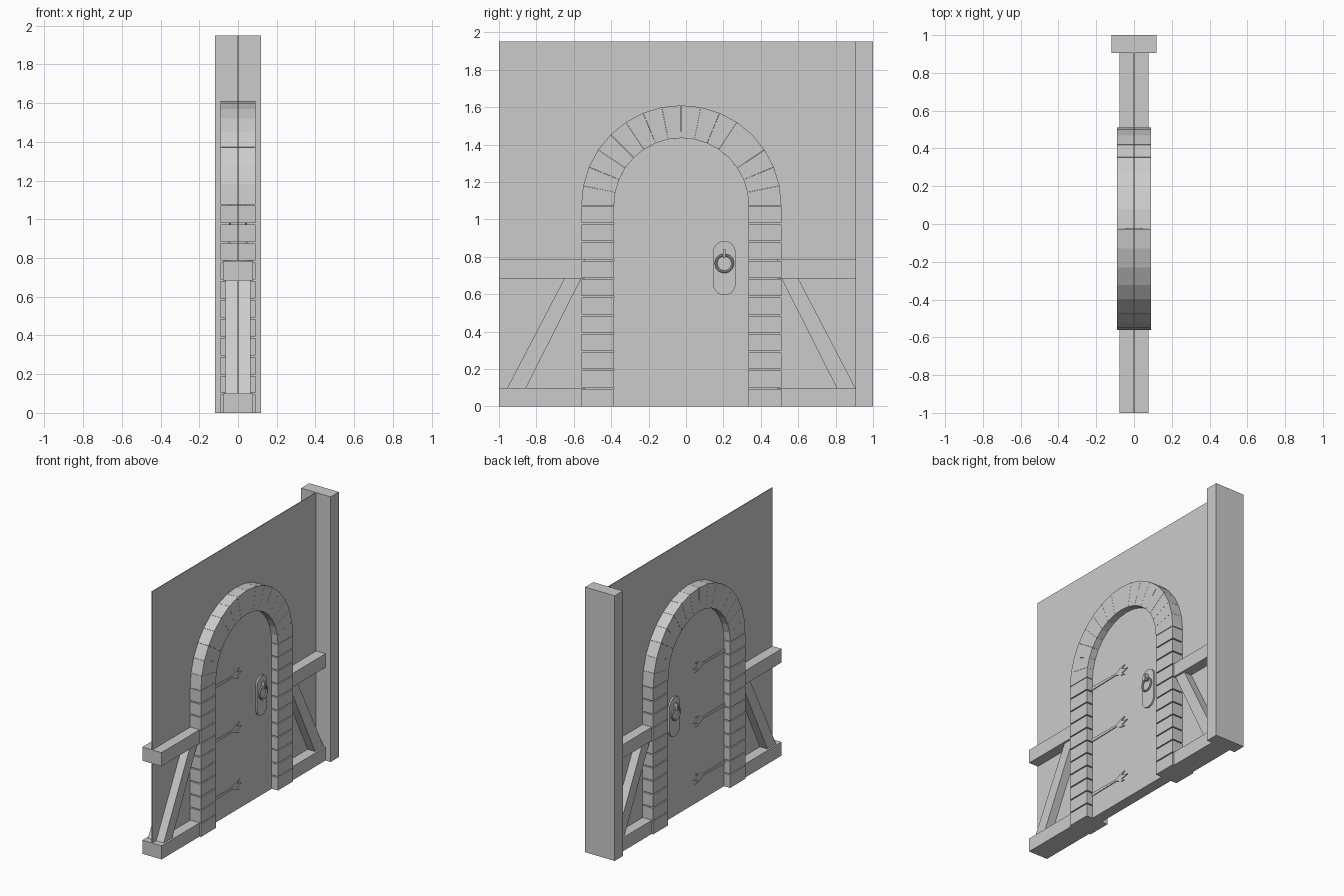
import bpy, bmesh, math
from mathutils import Matrix

if "Cube" in bpy.data.objects:
    bpy.data.objects.remove(bpy.data.objects["Cube"], do_unlink=True)

stone = bpy.data.materials.new("plain grey")
stone.use_nodes = True
GREY = (0.6, 0.6, 0.6, 1)
stone.diffuse_color = GREY
stone.node_tree.nodes["Principled BSDF"].inputs["Base Color"].default_value = GREY

CY, CZ = -0.025, 1.075      # arch centre
R_IN, R_OUT = 0.36, 0.535   # arch radii
GAP = 0.004                 # half joint between stones
FACE = 0.04                 # half thickness of the door


def finish(name, bm):
    bmesh.ops.recalc_face_normals(bm, faces=bm.faces)
    me = bpy.data.meshes.new(name)
    bm.to_mesh(me)
    bm.free()
    me.materials.append(stone)
    ob = bpy.data.objects.new(name, me)
    bpy.context.collection.objects.link(ob)
    return ob


def prism(bm, outline, x0, x1):
    """Extrude a (y, z) outline from x0 to x1."""
    face = bm.faces.new([bm.verts.new((x0, y, z)) for y, z in outline])
    out = bmesh.ops.extrude_face_region(bm, geom=[face])
    moved = [v for v in out["geom"] if isinstance(v, bmesh.types.BMVert)]
    bmesh.ops.translate(bm, verts=moved, vec=(x1 - x0, 0, 0))


def rect(y0, y1, z0, z1):
    return [(y0, z0), (y1, z0), (y1, z1), (y0, z1)]


def solid(name, outlines, x0, x1, both_sides=False):
    bm = bmesh.new()
    for o in outlines:
        prism(bm, o, x0, x1)
        if both_sides:
            prism(bm, o, -x1, -x0)
    return finish(name, bm)


def polar(r, a, cy=CY, cz=CZ):
    return (cy + r * math.cos(a), cz + r * math.sin(a))


# Wall panel and end post
solid("wall_panel", [rect(-1, 0.91, 0, 1.95)], -0.003, 0.003)
solid("end_post", [rect(0.905, 1, 0, 1.95)], -0.12, 0.12)

# Rails on each side of the doorway
for side, y0, y1 in (("front", -1, CY - R_OUT + 0.02), ("back", CY + R_OUT - 0.02, 0.905)):
    for level, z0, z1 in (("lower", 0, 0.1), ("upper", 0.685, 0.785)):
        solid(f"{side}_{level}_rail", [rect(y0, y1, z0, z1)], 0.003, 0.078, True)

# Slanted braces, mirrored about the doorway
for side, s in (("front", -1), ("back", 1)):
    brace = [(CY + s * d, z) for d, z in ((0.83, 0.1), (0.93, 0.1), (0.625, 0.685), (0.535, 0.685))]
    solid(f"{side}_brace", [brace], 0.003, 0.064, True)

# Arched door slab
arc = [polar(R_IN, math.pi * i / 16) for i in range(17)]
solid("door", [[(CY - R_IN, 0), (CY + R_IN, 0)] + arc], -FACE, FACE)

# Jamb blocks
COURSES = 11
step = CZ / COURSES
blocks = []
for s in (-1, 1):
    a, b = sorted((CY + s * R_IN, CY + s * R_OUT))
    for i in range(COURSES):
        blocks.append(rect(a, b, i * step + (GAP if i else 0), (i + 1) * step - GAP))
solid("jamb_blocks", blocks, 0.003, 0.09, True)

# Wedge stones of the arch, fitted tight together
wedges = []
for i in range(16):
    a0 = math.pi * i / 16 + 0.001
    a1 = math.pi * (i + 1) / 16 - 0.001
    wedges.append([polar(R_IN, a0), polar(R_OUT, a0), polar(R_OUT, a1), polar(R_IN, a1)])
solid("arch_stones", wedges, 0.003, 0.09, True)

# Strap hinges with a three-pointed tip
half = [(-0.385, 0.012), (-0.13, 0.007), (-0.11, 0.018), (-0.085, 0.03),
        (-0.045, 0.036), (-0.075, 0.016), (-0.055, 0.01)]
for n, z in enumerate((0.18, 0.6, 1.0)):
    shape = [(y, z + h) for y, h in half] + [(-0.015, z)]
    shape += [(y, z - h) for y, h in reversed(half)]
    solid(f"strap_hinge_{n + 1}", [shape], FACE - 0.002, FACE + 0.006, True)

# Handle plate, rounded at both ends
HY, PR = 0.205, 0.06
plate = [polar(PR, math.pi * i / 12, HY, 0.825) for i in range(13)]
plate += [polar(PR, math.pi * (1 + i / 12), HY, 0.655) for i in range(13)]
solid("handle_plate", [plate], FACE - 0.002, FACE + 0.012, True)

# Ring pulls and the staples that hold them
for side, s in (("left", 1), ("right", -1)):
    bpy.ops.mesh.primitive_torus_add(
        location=(s * (FACE + 0.022), HY, 0.765), rotation=(0, math.pi / 2, 0),
        major_radius=0.045, minor_radius=0.007, major_segments=32, minor_segments=8)
    ring = bpy.context.object
    ring.name = f"{side}_ring_pull"
    ring.data.materials.append(stone)
    bpy.ops.object.shade_smooth_by_angle()
    bm = bmesh.new()
    place = Matrix.Translation((s * (FACE + 0.02), HY, 0.818)) @ Matrix.Diagonal((0.036, 0.012, 0.05, 1))
    bmesh.ops.create_cube(bm, size=1, matrix=place)
    finish(f"{side}_ring_staple", bm)
